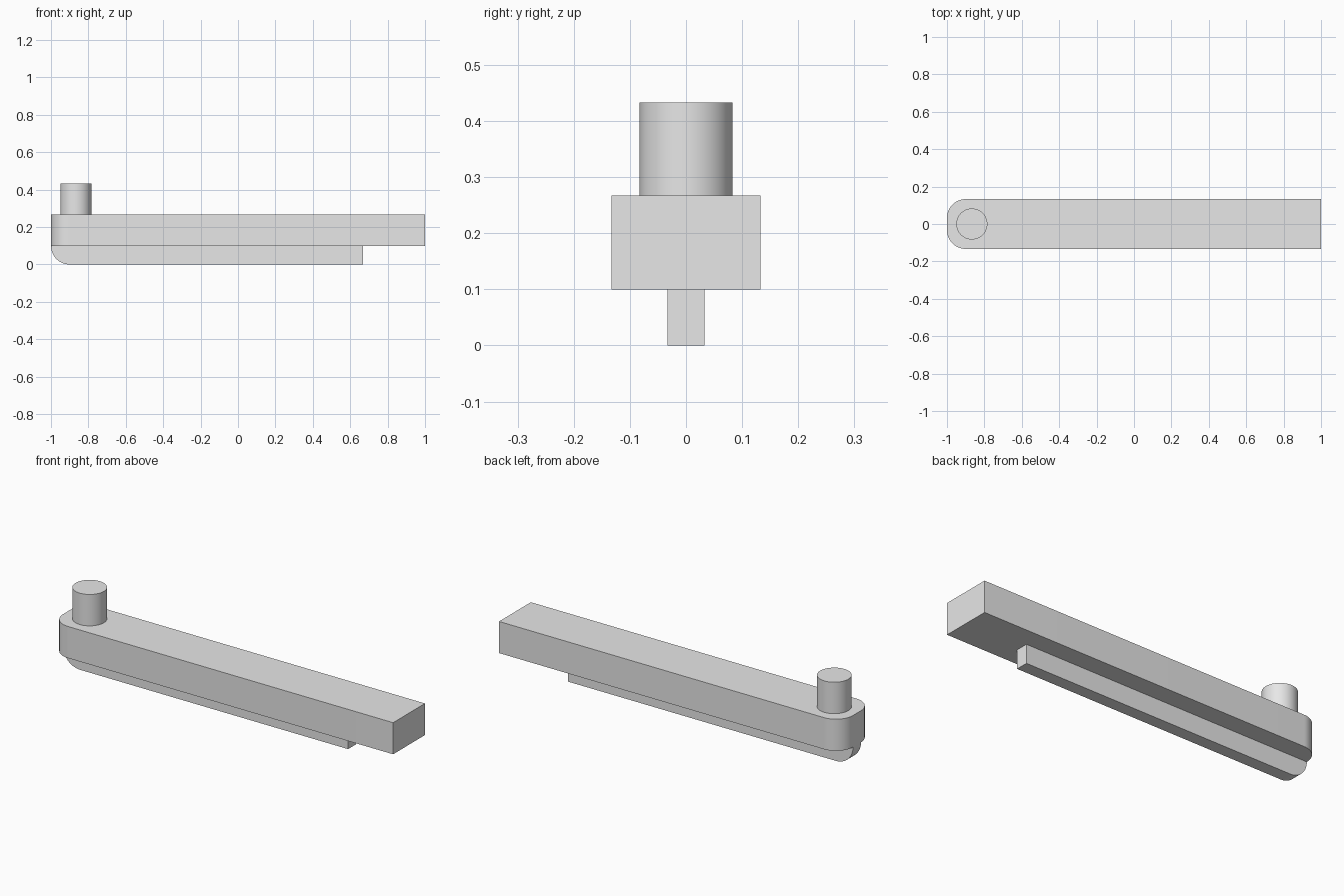
import bpy, bmesh, math
from mathutils import Vector

cube = bpy.data.objects.get("Cube")
if cube:
    bpy.data.objects.remove(cube, do_unlink=True)

grey = bpy.data.materials.new("light_grey")
grey.use_nodes = True
grey.diffuse_color = (0.8, 0.8, 0.8, 1)
grey.node_tree.nodes["Principled BSDF"].inputs["Base Color"].default_value = (0.8, 0.8, 0.8, 1)

RADIUS = 0.1       # rounding of the bar and rib ends
BAR_BOTTOM = 0.1
BAR_TOP = 0.267


def arc(cx, cy, r, start, end, steps):
    """Points along an arc, angles in degrees."""
    angles = [math.radians(start + (end - start) * i / steps) for i in range(steps + 1)]
    return [(cx + r * math.cos(a), cy + r * math.sin(a)) for a in angles]


def extrude(name, points, offset):
    """Solid made by sweeping a flat outline along an offset."""
    bm = bmesh.new()
    face = bm.faces.new([bm.verts.new(p) for p in points])
    result = bmesh.ops.extrude_face_region(bm, geom=[face], use_keep_orig=True)
    verts = [v for v in result["geom"] if isinstance(v, bmesh.types.BMVert)]
    bmesh.ops.translate(bm, verts=verts, vec=Vector(offset))
    bmesh.ops.recalc_face_normals(bm, faces=bm.faces)
    mesh = bpy.data.meshes.new(name)
    bm.to_mesh(mesh)
    bm.free()
    obj = bpy.data.objects.new(name, mesh)
    bpy.context.collection.objects.link(obj)
    finish(obj)


def finish(obj):
    obj.data.materials.append(grey)
    bpy.ops.object.select_all(action='DESELECT')
    obj.select_set(True)
    bpy.context.view_layer.objects.active = obj
    bpy.ops.object.shade_smooth_by_angle(angle=math.radians(30))


# Main bar: square at one end, rounded corners at the other
half = 0.133
cx, cy = -1 + RADIUS, half - RADIUS
outline = [(1, -half), (1, half)]
outline += arc(cx, cy, RADIUS, 90, 180, 16)
outline += arc(cx, -cy, RADIUS, 180, 270, 16)
extrude("bar", [(x, y, BAR_BOTTOM) for x, y in outline], (0, 0, BAR_TOP - BAR_BOTTOM))

# Narrow rib below, its lower end rounded
rib_half = 0.033
profile = [(0.667, 0), (0.667, BAR_BOTTOM)]
profile += arc(cx, RADIUS, RADIUS, 180, 270, 16)
extrude("rib", [(x, -rib_half, z) for x, z in profile], (0, 2 * rib_half, 0))

# Round peg on top of the rounded end
peg_height = 0.166
bpy.ops.mesh.primitive_cylinder_add(
    vertices=64, radius=0.083, depth=peg_height,
    location=(-0.867, 0, BAR_TOP + peg_height / 2))
peg = bpy.context.object
peg.name = "peg"
finish(peg)
